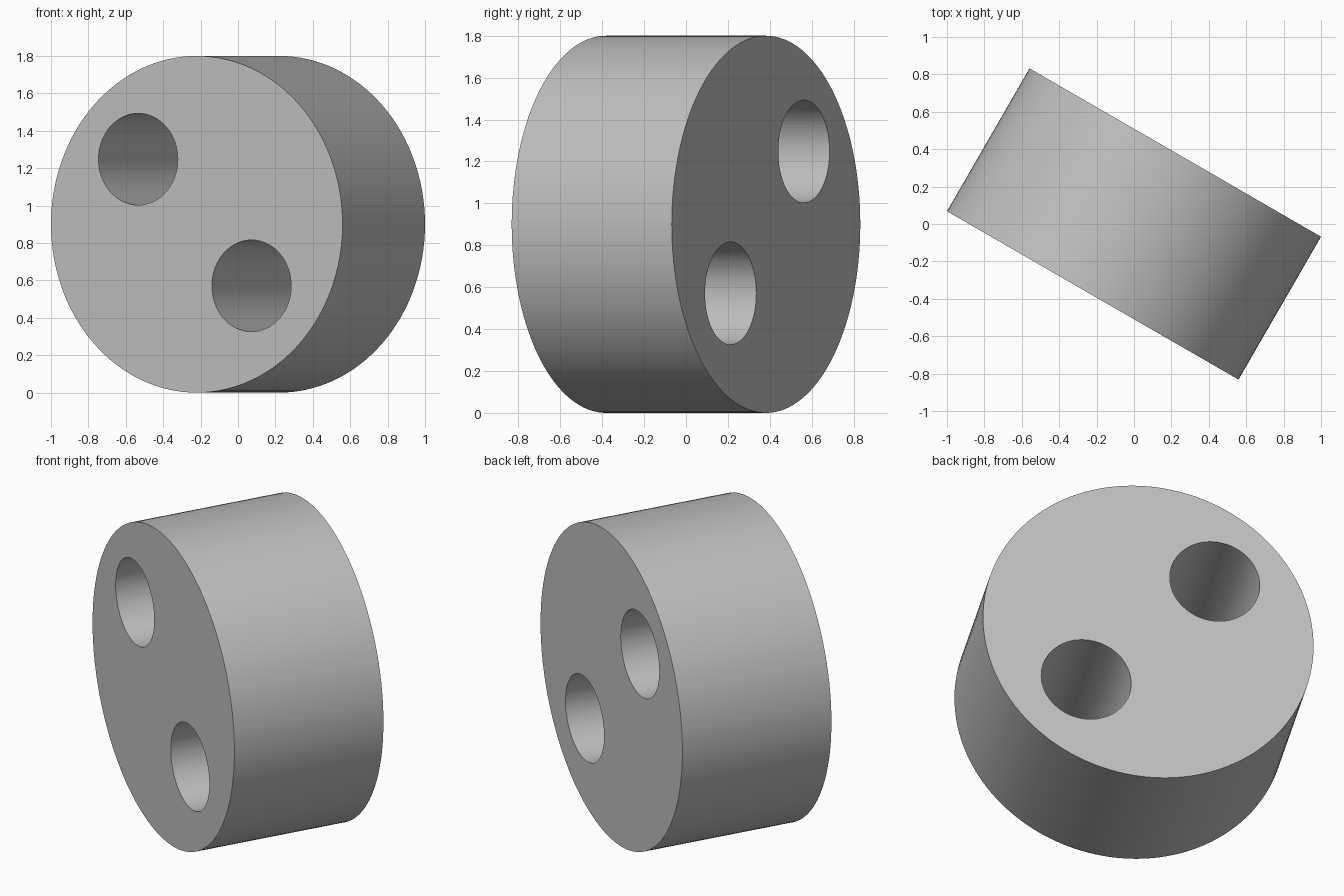
import bpy
from math import radians
from mathutils import Matrix

cube = bpy.data.objects.get("Cube")
if cube:
    bpy.data.objects.remove(cube, do_unlink=True)

RADIUS, DEPTH = 0.9, 0.882
HOLE_RADIUS = 0.245
HOLES = [(-0.362, 0.348), (0.338, -0.329)]   # across the face, up the face

# Disc axis lies flat and is turned about the vertical
PLACE = (Matrix.Translation((0, 0, RADIUS))
         @ Matrix.Rotation(radians(-30), 4, "Z")
         @ Matrix.Rotation(radians(90), 4, "X"))


def cylinder(name, radius, depth, sides, offset=(0, 0)):
    bpy.ops.mesh.primitive_cylinder_add(vertices=sides, radius=radius, depth=depth)
    obj = bpy.context.object
    obj.name = name
    obj.matrix_world = PLACE @ Matrix.Translation((*offset, 0))
    return obj


# Plain grey material
grey = bpy.data.materials.new("light_grey")
grey.use_nodes = True
colour = (0.53, 0.53, 0.53, 1)
grey.diffuse_color = colour
grey.node_tree.nodes["Principled BSDF"].inputs["Base Color"].default_value = colour

# Thick round body
body = cylinder("round_body", RADIUS, DEPTH, 128)
body.data.materials.append(grey)

# Two through holes
for i, offset in enumerate(HOLES):
    cutter = cylinder(f"hole_cutter_{i + 1}", HOLE_RADIUS, DEPTH * 1.5, 64, offset)
    cutter.data.materials.append(grey)
    cutter.hide_render = True
    cut = body.modifiers.new("hole", "BOOLEAN")
    cut.operation = "DIFFERENCE"
    cut.solver = "EXACT"
    cut.object = cutter
    bpy.ops.object.select_all(action="DESELECT")
    body.select_set(True)
    bpy.context.view_layer.objects.active = body
    bpy.ops.object.modifier_apply(modifier=cut.name)
    bpy.data.objects.remove(cutter, do_unlink=True)

# Smooth walls, sharp rims
bpy.ops.object.shade_smooth_by_angle(angle=radians(30))
